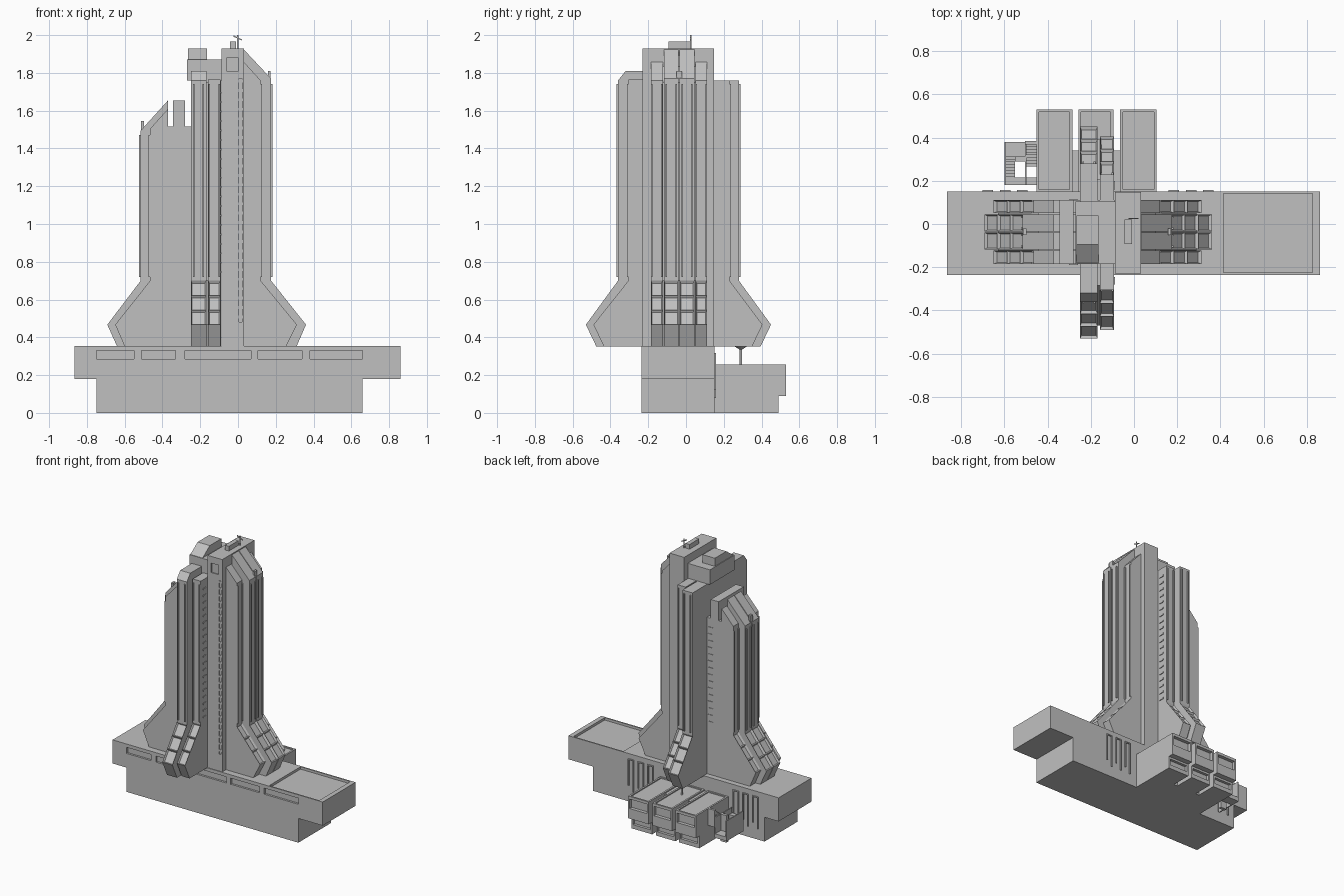
import bpy
import bmesh
from mathutils import Vector

old = bpy.data.objects.get("Cube")
if old:
    bpy.data.objects.remove(old, do_unlink=True)

concrete = bpy.data.materials.new("concrete_grey")
concrete.use_nodes = True
GREY = (0.53, 0.53, 0.53, 1)
concrete.diffuse_color = GREY
concrete.node_tree.nodes["Principled BSDF"].inputs["Base Color"].default_value = GREY


def finish(name, bm):
    bmesh.ops.recalc_face_normals(bm, faces=bm.faces)
    mesh = bpy.data.meshes.new(name)
    bm.to_mesh(mesh)
    bm.free()
    mesh.materials.append(concrete)
    obj = bpy.data.objects.new(name, mesh)
    bpy.context.collection.objects.link(obj)
    return obj


def boxes(name, ranges):
    """One object of boxes, each given as x0, x1, y0, y1, z0, z1."""
    bm = bmesh.new()
    for x0, x1, y0, y1, z0, z1 in ranges:
        verts = bmesh.ops.create_cube(bm, size=1)["verts"]
        for v in verts:
            v.co = Vector((x1 if v.co.x > 0 else x0, y1 if v.co.y > 0 else y0,
                           z1 if v.co.z > 0 else z0))
    return finish(name, bm)


def carve(obj, ranges):
    """Cut boxes out of an object."""
    cutter = boxes("cutter", ranges)
    cutter.hide_render = True
    mod = obj.modifiers.new("carve", 'BOOLEAN')
    mod.operation = 'DIFFERENCE'
    mod.solver = 'EXACT'
    mod.object = cutter
    graph = bpy.context.evaluated_depsgraph_get()
    mesh = bpy.data.meshes.new_from_object(obj.evaluated_get(graph))
    obj.modifiers.clear()
    obj.data = mesh
    bpy.data.objects.remove(cutter, do_unlink=True)


def prism(name, axis, profile, v0, v1, windows=()):
    """Extrude a (u, z) profile across v; window edges get sunken panes."""
    def place(u, v, z):
        return (u, v, z) if axis == 'x' else (v, u, z)
    bm = bmesh.new()
    a = [bm.verts.new(place(u, v0, z)) for u, z in profile]
    b = [bm.verts.new(place(u, v1, z)) for u, z in profile]
    bm.faces.new(a)
    bm.faces.new(b[::-1])
    panes = []
    for i in range(len(a)):
        j = (i + 1) % len(a)
        face = bm.faces.new((a[i], b[i], b[j], a[j]))
        if i in windows:
            panes.append(face)
    bmesh.ops.recalc_face_normals(bm, faces=bm.faces)
    if panes:
        bmesh.ops.inset_individual(bm, faces=panes, thickness=0.01, depth=-0.014)
    return finish(name, bm)


BASE, TIP, KNEE, ROWS = 0.352, 0.467, 0.7, 3


def bay(name, axis, inner, foot, tip, wall, top, v0, v1):
    """Tall bay with a flared foot holding three rows of windows."""
    slope = [(tip + (wall - tip) * i / ROWS, TIP + (KNEE - TIP) * i / ROWS)
             for i in range(ROWS + 1)]
    profile = [(inner, BASE), (foot, BASE)] + slope + top + [(inner, top[-1][1])]
    return prism(name, axis, profile, v0, v1, windows=range(2, 2 + ROWS))


def strips(name, axis, face, sign, centres, z0, z1):
    """Slim raised window jambs running up a tall wall."""
    out = []
    for c in centres:
        lo, hi = sorted((face, face + sign * 0.008))
        for e in (-0.03, 0.022):
            span = (lo, hi, c + e, c + e + 0.008)
            out.append((span if axis == 'x' else span[2:] + span[:2]) + (z0, z1))
    boxes(name, out)


# Podium with front window bands and a sunken roof terrace
podium = boxes("podium_upper", [(-0.865, 0.86, -0.235, 0.15, 0.18, 0.355)])
bands = [(-0.75, -0.55), (-0.51, -0.33), (-0.28, 0.07), (0.105, 0.34), (0.38, 0.66)]
carve(podium, [(a, b, -0.3, -0.22, 0.285, 0.33) for a, b in bands]
      + [(0.415, 0.825, -0.225, 0.14, 0.337, 0.4)])
boxes("podium_lower", [(-0.75, 0.66, -0.235, 0.15, 0, 0.18)])
rear = []
for x in (-0.7, -0.62, -0.54, 0.16, 0.24, 0.32):
    rear += [(x, x + 0.008, 0.15, 0.158, 0.08, 0.31),
             (x + 0.04, x + 0.048, 0.15, 0.158, 0.12, 0.31),
             (x, x + 0.048, 0.15, 0.158, 0.31, 0.318)]
boxes("podium_rear_window_frames", rear)

# Three rear wings joined at the podium
boxes("rear_wing_link", [(-0.45, 0.105, 0.15, 0.34, 0, 0.245)])
for side, x0, x1 in (("right", -0.452, -0.285), ("middle", -0.257, -0.095),
                     ("left", -0.065, 0.105)):
    wing = prism(side + "_rear_wing", 'y',
                 [(0.15, 0), (0.49, 0), (0.49, 0.09), (0.53, 0.09), (0.53, 0.255), (0.15, 0.255)],
                 x0, x1)
    carve(wing, [(x0 + 0.013, x1 - 0.013, 0.505, 0.6, 0.165, 0.235),
                 (x0 + 0.013, x1 - 0.013, 0.47, 0.6, 0.03, 0.075),
                 (x0 + 0.013, x1 - 0.013, 0.16, 0.517, 0.247, 0.3)])

# Outdoor stair
steps = []
for i in range(8):
    y, z = 0.37 - i * 0.013, 0.24 - i * 0.01
    steps.append((-0.5, -0.445, y - 0.013, y, z - 0.025, z))
    steps.append((-0.595, -0.55, 0.21 + i * 0.013, 0.223 + i * 0.013, z - 0.105, z - 0.08))
boxes("stair_steps", steps)
boxes("stair_landings", [(-0.595, -0.445, 0.18, 0.215, 0.13, 0.16),
                         (-0.595, -0.5, 0.312, 0.38, 0.05, 0.08),
                         (-0.505, -0.445, 0.368, 0.385, 0.13, 0.255),
                         (-0.6, -0.592, 0.18, 0.38, 0.05, 0.2),
                         (-0.55, -0.5, 0.29, 0.312, 0, 0.2),
                         (-0.505, -0.497, 0.18, 0.38, 0.08, 0.2)])

# Central core, lift slab and roof pieces
boxes("core", [(-0.25, -0.09, -0.185, 0.11, 0.352, 1.76)])
boxes("core_cap", [(-0.27, -0.08, -0.185, 0.105, 1.76, 1.87)])
prism("roof_plant", 'y', [(-0.18, 1.8), (0.04, 1.8), (0.04, 1.93), (-0.095, 1.93), (-0.18, 1.87)],
      -0.265, -0.165)
slab = boxes("lift_slab", [(-0.088, 0.032, -0.23, 0.147, 0.352, 1.93)])
carve(slab, [(-0.06, 0.003, -0.3, -0.222, 1.81, 1.88),
             (0.004, 0.02, -0.3, -0.222, 0.48, 1.77)])
boxes("lift_slab_slits", [(0.004, 0.02, -0.229, -0.22, 0.5 + i * 0.05, 0.515 + i * 0.05)
                          for i in range(26)])
boxes("roof_box", [(-0.043, -0.01, -0.093, 0.02, 1.93, 1.965)])
boxes("antenna", [(-0.004, 0.002, 0.022, 0.028, 1.93, 2.0)])
prism("antenna_arm", 'x', [(-0.025, 1.992), (0.02, 1.972), (0.02, 1.978), (-0.025, 2.0)],
      0.022, 0.028)

# Side arms: two tall middle bays between two shallower outer bays
MID = [(-0.117, -0.039), (-0.034, 0.044)]
OUTER = [(-0.186, -0.123), (0.05, 0.11)]
for n, (a, b) in enumerate(MID, 1):
    bay(f"left_arm_middle_bay_{n}", 'x', -0.05, 0.31, 0.36, 0.175,
        [(0.175, 1.77), (0.025, 1.93)], a, b)
    bay(f"right_arm_middle_bay_{n}", 'x', -0.2, -0.64, -0.692, -0.515,
        [(-0.515, 1.495), (-0.37, 1.655), (-0.37, 1.515)], a, b)
for n, (a, b) in enumerate(OUTER, 1):
    bay(f"left_arm_outer_bay_{n}", 'x', -0.05, 0.255, 0.312, 0.12,
        [(0.12, 1.76), (0.02, 1.87)], a, b)
    bay(f"right_arm_outer_bay_{n}", 'x', -0.2, -0.6, -0.65, -0.465,
        [(-0.465, 1.505), (-0.37, 1.61), (-0.37, 1.515)], a, b)
prism("left_arm_backing", 'x', [(-0.05, BASE), (0.24, BASE), (0.29, TIP), (0.1, KNEE),
                                (0.1, 1.75), (0.02, 1.85), (-0.05, 1.85)], -0.18, 0.105)
prism("right_arm_backing", 'x', [(-0.2, BASE), (-0.585, BASE), (-0.63, TIP), (-0.445, KNEE),
                                 (-0.445, 1.5), (-0.2, 1.5)], -0.18, 0.105)
boxes("right_arm_parapet", [(-0.345, -0.28, -0.185, 0.11, 1.5, 1.655)])
boxes("arm_end_posts", [(-0.513, -0.497, -0.05, -0.02, 1.49, 1.545),
                        (0.158, 0.172, -0.05, -0.02, 1.77, 1.81)])

# Front and rear arms: a long bay beside a short bay
LONG, SHORT = (-0.25, -0.168), (-0.158, -0.093)
bay("front_arm_long_bay", 'y', -0.04, -0.475, -0.53, -0.36,
    [(-0.36, 1.76), (-0.32, 1.81)], *LONG)
bay("front_arm_short_bay", 'y', -0.04, -0.435, -0.49, -0.305, [(-0.305, 1.765)], *SHORT)
bay("rear_arm_long_bay", 'y', -0.04, 0.395, 0.45, 0.28, [(0.28, 1.76)], *LONG)
bay("rear_arm_short_bay", 'y', -0.04, 0.35, 0.405, 0.23, [(0.23, 1.76)], *SHORT)
for name, s, off in (("front", -1, 0), ("rear", 1, -0.08)):
    prism(name + "_arm_backing", 'y', [(-0.04, BASE)] + [
        (s * (u + off), z) for u, z in ((0.42, BASE), (0.47, TIP), (0.285, KNEE), (0.285, 1.75))]
        + [(-0.04, 1.75)], -0.245, -0.1)

# Window jambs on the tall bay fronts
mid_c = [(a + b) / 2 for a, b in MID]
out_c = [(a + b) / 2 for a, b in OUTER]
strips("left_arm_middle_jambs", 'x', 0.175, 1, mid_c, 0.72, 1.74)
strips("left_arm_outer_jambs", 'x', 0.12, 1, out_c, 0.72, 1.74)
strips("right_arm_middle_jambs", 'x', -0.515, -1, mid_c, 0.72, 1.47)
strips("right_arm_outer_jambs", 'x', -0.465, -1, out_c, 0.72, 1.47)
for name, s, far, near in (("front", -1, -0.36, -0.305), ("rear", 1, 0.28, 0.23)):
    strips(name + "_arm_long_jambs", 'y', far, s, [-0.209], 0.72, 1.74)
    strips(name + "_arm_short_jambs", 'y', near, s, [-0.125], 0.72, 1.74)

# Ladders of slit windows in the inner corners
slits = []
for i in range(20):
    z = 0.74 + i * 0.05
    slits += [(-0.094, -0.088, -0.28, -0.245, z, z + 0.01), (-0.094, -0.088, 0.16, 0.2, z, z + 0.01)]
    if z < 1.45:
        slits += [(-0.3, -0.26, -0.19, -0.184, z, z + 0.01), (-0.3, -0.26, 0.108, 0.114, z, z + 0.01)]
boxes("corner_slits", slits)

# Column carrying the rear arm over the wings
bm = bmesh.new()
bmesh.ops.create_cone(bm, cap_ends=True, segments=12, radius1=0.006, radius2=0.006, depth=0.11)
head = bmesh.ops.create_cone(bm, cap_ends=True, segments=12, radius1=0.006, radius2=0.035, depth=0.018)
bmesh.ops.translate(bm, verts=head["verts"], vec=(0, 0, 0.044))
bmesh.ops.translate(bm, verts=bm.verts, vec=(-0.17, 0.29, 0.3))
finish("rear_arm_column", bm)
